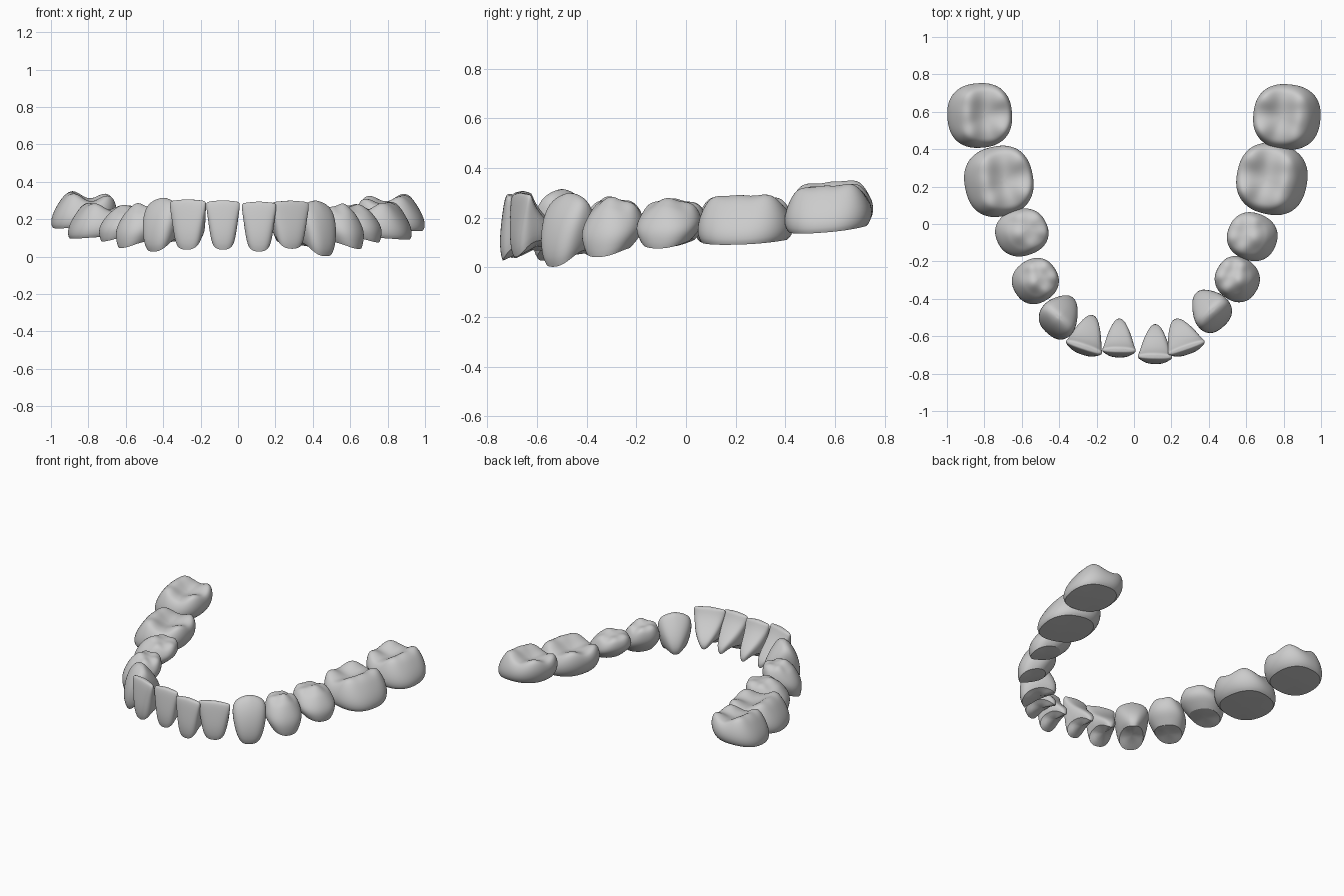
import bpy, bmesh, math
from math import sin, cos, pi, exp, radians
from mathutils import Vector

if "Cube" in bpy.data.objects:
    bpy.data.objects.remove(bpy.data.objects["Cube"])

N = 36  # points around each crown

# ring profiles. Back teeth: (height fraction, scale)
MOLAR_SIDE = [(0, .89), (.14, .96), (.35, 1), (.6, .985), (.8, .93), (.93, .86)]
PREMOLAR_SIDE = [(0, .72), (.15, .83), (.38, .96), (.6, 1), (.8, .95), (.93, .87)]
OCCLUSAL = [.78, .67, .56, .45, .34, .23, .11]
# front teeth: (height fraction, half width, labial u, lingual u)
INCISOR = [(0, .40, .45, -.46), (.13, .44, .49, -.5), (.32, .47, .5, -.36), (.52, .485, .48, -.12),
           (.72, .5, .45, .08), (.88, .5, .42, .18), (.97, .48, .39, .22), (1, .43, .36, .26)]
CANINE = [(0, .38, .44, -.44), (.13, .44, .5, -.5), (.33, .48, .5, -.47), (.53, .5, .46, -.38),
          (.73, .48, .38, -.25), (.88, .42, .27, -.13), (.96, .31, .18, -.06), (1, .16, .1, .0)]
# cusps: (u, v, height, spread), u points to the cheek
MOLAR_CUSPS = [(.24, .27, 1, .2), (.27, -.02, .8, .17), (.22, -.29, .95, .2),
               (-.29, .24, .85, .2), (-.29, -.24, .8, .2)]
PREMOLAR_CUSPS = [(.14, 0, 1, .28), (-.3, .15, .6, .2), (-.28, -.18, .65, .2),
                  (0, .34, .5, .17), (0, -.34, .5, .17)]


def spow(a, p):
    return math.copysign(abs(a) ** p, a)


def back_rings(side, cusps, p, lean, scallop, rise, amp):
    def top(u, v):
        return 1 - amp + amp * sum(h * exp(-((u - a) ** 2 + (v - b) ** 2) / (s * s))
                                   for a, b, h, s in cusps)

    rings = []
    for t, s in side + [(None, s) for s in OCCLUSAL]:
        ring = []
        for i in range(N):
            a = 2 * pi * i / N
            u, v = .5 * s * spow(cos(a), p), .5 * s * spow(sin(a), p)
            zt = top(u, v)
            if t is None:
                z, k = zt, 1
            else:
                zb = scallop * sin(a) ** 2 + rise * (1 - cos(a)) / 2
                z, k = zb + (zt - zb) * t, t
            ring.append(Vector((u + lean * (.5 - k), v, z)))
        rings.append(ring)
    return rings, Vector((-lean * .5, 0, top(0, 0)))


def front_rings(profile, pinch, flat, scallop, rise, point):
    rings = []
    for t, hw, uf, ub in profile:
        ring = []
        for i in range(N):
            a = 2 * pi * i / N
            p = flat if cos(a) > 0 else .95
            u = (uf + ub) / 2 + (uf - ub) / 2 * spow(cos(a), p)
            # narrower towards the tongue
            v = hw * spow(sin(a), .8) * (1 - pinch * (1 - t) * (1 - cos(a)) / 2)
            v *= 1 + .12 * (1 - t) * cos(a)
            zb = scallop * sin(a) ** 2 + rise * (1 - cos(a)) / 2
            zt = 1 - point * abs(v) * 2
            ring.append(Vector((u, v, zb + (zt - zb) * t)))
        rings.append(ring)
    c = sum(rings[-1], Vector()) / N
    c.z = 1.0
    return rings, c


def make(kind):
    if kind == 'molar':
        return back_rings(MOLAR_SIDE, MOLAR_CUSPS, .84, .12, .03, .08, .32)
    if kind == 'premolar':
        return back_rings(PREMOLAR_SIDE, PREMOLAR_CUSPS, .88, .22, .05, .17, .34)
    if kind == 'canine':
        return front_rings(CANINE, .4, .85, .13, .2, .06)
    return front_rings(INCISOR, .5, .65, .2, .14, .03)


def tooth(name, kind, angle, x0, x1, y0, y1, z0, z1, tilt=0):
    rings, tip = make(kind)
    base = sum(rings[0], Vector()) / N
    ca, sa = cos(radians(angle)), sin(radians(angle))

    # turn to face outward, then fit to the space in the arch
    def turn(p):
        q = Vector((p.x * ca - p.y * sa, p.x * sa + p.y * ca, p.z))
        q.z += tilt * q.y
        return q

    rings = [[turn(p) for p in r] for r in rings]
    tip, base = turn(tip), turn(base)
    pts = [p for r in rings for p in r]
    lo = [min(p[k] for p in pts) for k in range(3)]
    hi = [max(p[k] for p in pts) for k in range(3)]
    t0, t1 = (x0, y0, z0), (x1, y1, z1)

    def fit(p):
        return [t0[k] + (p[k] - lo[k]) / (hi[k] - lo[k]) * (t1[k] - t0[k]) for k in range(3)]

    bm = bmesh.new()
    crease = bm.edges.layers.float.new('crease_edge')
    vr = [[bm.verts.new(fit(p)) for p in r] for r in rings]
    vt, vb = bm.verts.new(fit(tip)), bm.verts.new(fit(base))
    for i in range(N):
        j = (i + 1) % N
        for a, b in zip(vr, vr[1:]):
            bm.faces.new((a[i], a[j], b[j], b[i]))
        bm.faces.new((vr[-1][i], vr[-1][j], vt))
        bm.faces.new((vr[0][j], vr[0][i], vb))
    bmesh.ops.recalc_face_normals(bm, faces=bm.faces)
    for f in bm.faces:
        f.smooth = True
    # crisp gum-line edge
    for i in range(N):
        e = bm.edges.get((vr[0][i], vr[0][(i + 1) % N]))
        e[crease] = .8
        e.smooth = False
    me = bpy.data.meshes.new(name)
    bm.to_mesh(me)
    bm.free()
    ob = bpy.data.objects.new(name, me)
    bpy.context.collection.objects.link(ob)
    m = ob.modifiers.new('smooth', 'SUBSURF')
    m.levels = m.render_levels = 1


# right half of the arch, back to front
tooth('right_second_molar', 'molar', -6, .635, 1.0, .395, .75, .135, .338, .15)
tooth('right_first_molar', 'molar', -12, .545, .93, .045, .435, .09, .295, .05)
tooth('right_second_premolar', 'premolar', -22, .495, .77, -.20, .065, .075, .28)
tooth('right_first_premolar', 'premolar', -33, .43, .675, -.42, -.17, .04, .285)
tooth('right_canine', 'canine', -50, .31, .525, -.585, -.35, 0, .30)
tooth('right_lateral_incisor', 'incisor', -70, .18, .38, -.71, -.50, .04, .30)
tooth('right_central_incisor', 'incisor', -91, .02, .205, -.75, -.53, .025, .295)

# left half of the arch, back to front
tooth('left_second_molar', 'molar', 184, -1.0, -.65, .405, .755, .15, .352, .15)
tooth('left_first_molar', 'molar', 192, -.91, -.535, .035, .42, .095, .29, .05)
tooth('left_second_premolar', 'premolar', 202, -.745, -.455, -.175, .085, .08, .278)
tooth('left_first_premolar', 'premolar', 213, -.655, -.40, -.43, -.18, .045, .287)
tooth('left_canine', 'canine', 232, -.51, -.30, -.62, -.38, .025, .315)
tooth('left_lateral_incisor', 'incisor', 253, -.365, -.17, -.71, -.48, .035, .307)
tooth('left_central_incisor', 'incisor', 269, -.17, .01, -.715, -.50, .035, .302)
